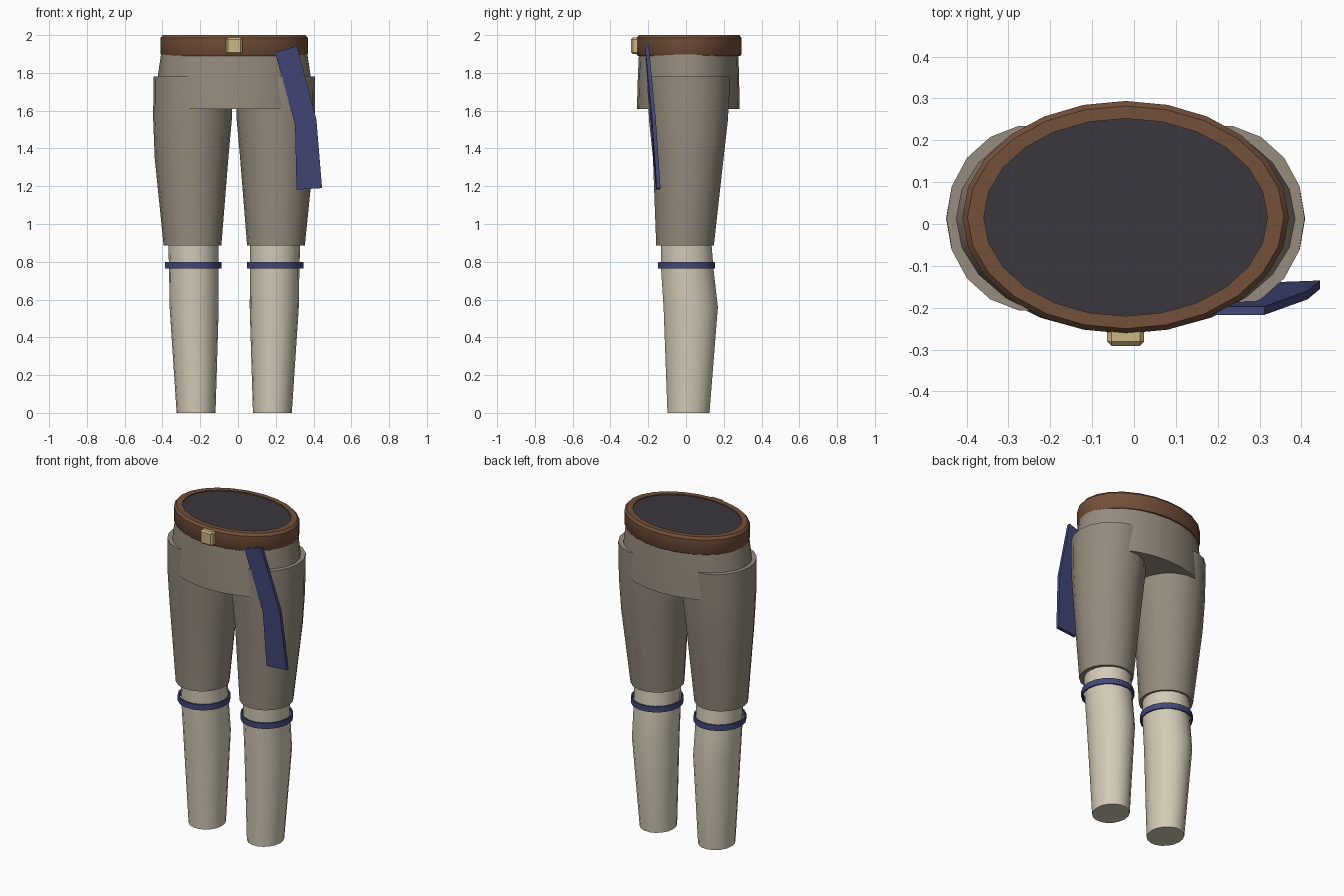
import bpy, bmesh, math

if "Cube" in bpy.data.objects:
    bpy.data.objects.remove(bpy.data.objects["Cube"])

CX = -0.02  # centre line of the body (the sash hangs out to one side)


def material(name, rgb):
    m = bpy.data.materials.new(name)
    lin = [(c / 255 / 12.92) if c < 11 else ((c / 255 + 0.055) / 1.055) ** 2.4 for c in rgb]
    m.diffuse_color = (*lin, 1)
    m.use_nodes = True
    m.node_tree.nodes["Principled BSDF"].inputs["Base Color"].default_value = m.diffuse_color
    return m


CLOTH = material("cloth", (150, 140, 126))
CREAM = material("cream", (212, 203, 183))
LEATHER = material("leather", (116, 80, 57))
BLUE = material("blue", (67, 72, 122))
BRASS = material("brass", (205, 183, 130))
DARK = material("dark", (58, 54, 61))


def finish(name, bm, mat, smooth=True):
    bmesh.ops.recalc_face_normals(bm, faces=bm.faces)
    me = bpy.data.meshes.new(name)
    bm.to_mesh(me)
    bm.free()
    ob = bpy.data.objects.new(name, me)
    bpy.context.collection.objects.link(ob)
    me.materials.append(mat)
    if smooth:
        bpy.ops.object.select_all(action='DESELECT')
        ob.select_set(True)
        bpy.context.view_layer.objects.active = ob
        bpy.ops.object.shade_smooth_by_angle(angle=math.radians(35))
    return ob


def loft(name, rings, sides, mat, closed=False):
    """Elliptical rings (z, cx, cy, rx, ry); closed joins last to first, else ends are capped."""
    bm = bmesh.new()
    loops = []
    for z, cx, cy, rx, ry in rings:
        angles = [2 * math.pi * i / sides for i in range(sides)]
        loops.append([bm.verts.new((cx + rx * math.cos(a), cy + ry * math.sin(a), z)) for a in angles])
    pairs = list(zip(loops, loops[1:]))
    if closed:
        pairs.append((loops[-1], loops[0]))
    else:
        bm.faces.new(loops[0])
        bm.faces.new(loops[-1])
    for a, b in pairs:
        for i in range(sides):
            j = (i + 1) % sides
            bm.faces.new((a[i], a[j], b[j], b[i]))
    return finish(name, bm, mat)


# Hips, belt and waist cap
loft("hips", [(1.61, CX, 0.012, 0.41, 0.272), (1.78, CX, 0.013, 0.405, 0.268),
              (1.93, CX, 0.014, 0.383, 0.262)], 24, CLOTH)
loft("belt", [(z, CX, 0.016, r, r - 0.112 if r > 0.35 else 0.236) for z, r in
              [(1.89, 0.339), (1.89, 0.383), (1.90, 0.39), (1.985, 0.39), (2.0, 0.378), (2.0, 0.339)]],
     24, LEATHER, closed=True)
loft("waist_cap", [(1.96, CX, 0.016, 0.341, 0.238), (1.994, CX, 0.016, 0.341, 0.238)], 24, DARK)

# Buckle
bm = bmesh.new()
bmesh.ops.create_cube(bm, size=1)
for v in bm.verts:
    v.co = (CX + v.co.x * 0.088, -0.265 + v.co.y * 0.052, 1.943 + v.co.z * 0.088)
bmesh.ops.bevel(bm, geom=bm.edges[:], offset=0.01, segments=1, affect='EDGES')
finish("buckle", bm, BRASS, smooth=False)

# Legs, mirrored about the centre line
for side, s in (("left", 1), ("right", -1)):
    def ring(z, off, cy, rx, ry):
        return (z, CX + s * off, cy, rx, ry)
    loft(side + "_thigh", [ring(0.887, 0.221, -0.005, 0.153, 0.155), ring(1.35, 0.226, 0.012, 0.195, 0.19),
                           ring(1.55, 0.221, 0.013, 0.208, 0.212), ring(1.78, 0.219, 0.014, 0.209, 0.224)],
         18, CLOTH)
    loft(side + "_shin", [ring(0.0, 0.202, 0.013, 0.103, 0.113), ring(0.56, 0.212, 0.025, 0.13, 0.146),
                          ring(0.76, 0.214, 0.007, 0.131, 0.141), ring(0.92, 0.217, 0.0, 0.133, 0.135)],
         18, CREAM)
    loft(side + "_knee_band", [ring(z, 0.217, 0.003, r, r + 0.004) for z, r in
                               [(0.765, 0.14), (0.765, 0.149), (0.80, 0.149), (0.80, 0.14)]],
         18, BLUE, closed=True)

# Hanging sash: left and right edge points of each row, given thickness in y
rows = [((0.196, -0.207, 1.908), (0.312, -0.207, 1.943)),
        ((0.302, -0.176, 1.53), (0.415, -0.170, 1.554)),
        ((0.310, -0.150, 1.182), (0.445, -0.145, 1.19))]
bm = bmesh.new()
quads = []
for l, r in rows:
    pts = [(p[0], p[1] + d, p[2]) for p, d in ((l, -0.01), (r, -0.01), (r, 0.01), (l, 0.01))]
    quads.append([bm.verts.new(p) for p in pts])
bm.faces.new(quads[0])
bm.faces.new(quads[-1])
for a, b in zip(quads, quads[1:]):
    for i in range(4):
        j = (i + 1) % 4
        bm.faces.new((a[i], a[j], b[j], b[i]))
finish("sash", bm, BLUE, smooth=False)
